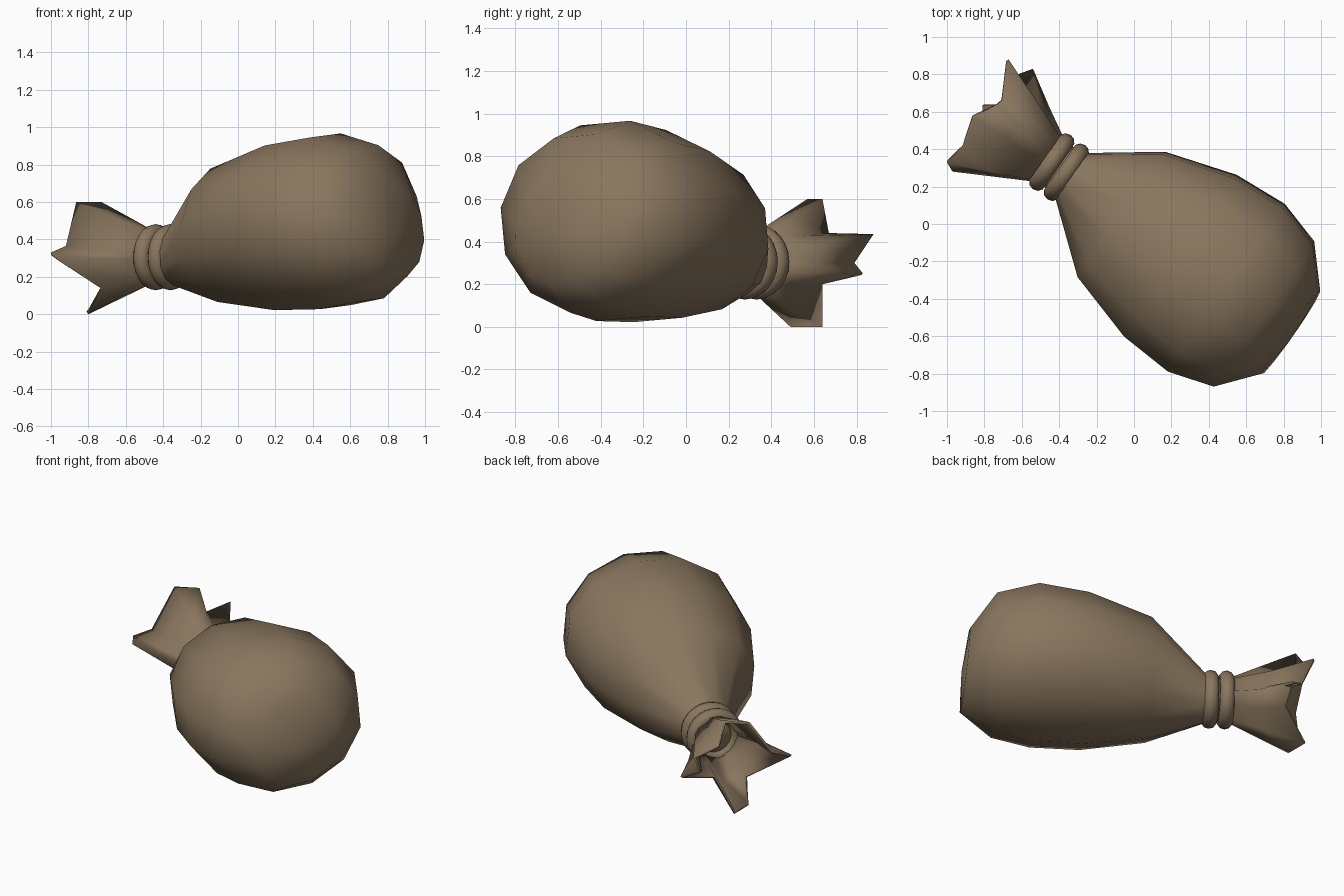
import bpy, bmesh, math
from mathutils import Vector

if "Cube" in bpy.data.objects:
    bpy.data.objects.remove(bpy.data.objects["Cube"])

cloth = bpy.data.materials.new("brown sackcloth")
cloth.diffuse_color = (0.25, 0.18, 0.112, 1)
cloth.use_nodes = True
cloth.node_tree.nodes["Principled BSDF"].inputs["Base Color"].default_value = cloth.diffuse_color

# The sack lies along a horizontal axis: t along it, l sideways, z up
AX = Vector((0.82, -0.572, 0))
SIDE = Vector((0.572, 0.82, 0))
CL, CZ = 0.02, 0.305          # centre of the neck
N = 12


def place(t, l, z):
    return AX * t + SIDE * l + Vector((0, 0, z))


def around(a):
    return SIDE * math.sin(a) + Vector((0, 0, math.cos(a)))


def loft(name, rings, start=None, end=None, loop=False):
    """Skin a list of rings; close the ends with centre points or join them in a loop."""
    bm = bmesh.new()
    vr = [[bm.verts.new(p) for p in r] for r in rings]
    n = len(rings[0])
    pairs = list(zip(vr, vr[1:])) + ([(vr[-1], vr[0])] if loop else [])
    for a, b in pairs:
        for k in range(n):
            j = (k + 1) % n
            bm.faces.new((a[k], a[j], b[j], b[k]))
    for ring, tip in ((vr[0], start), (vr[-1], end)):
        if tip is not None:
            c = bm.verts.new(tip)
            for k in range(n):
                bm.faces.new((ring[k], ring[(k + 1) % n], c))
    bmesh.ops.recalc_face_normals(bm, faces=bm.faces)
    me = bpy.data.meshes.new(name)
    bm.to_mesh(me)
    bm.free()
    me.materials.append(cloth)
    ob = bpy.data.objects.new(name, me)
    bpy.context.collection.objects.link(ob)
    me.polygons.foreach_set("use_smooth", [True] * len(me.polygons))
    return ob


# Stuffed body: (t, half width, bottom z, top z, lean of the ring along the axis)
body = [(-0.57, 0.125, 0.18, 0.43, 0), (-0.43, 0.145, 0.155, 0.455, 0),
        (-0.085, 0.415, 0.06, 0.80, 0), (0.30, 0.535, 0.015, 0.93, 0),
        (0.60, 0.555, 0.02, 0.974, 0), (0.845, 0.48, 0.06, 0.91, 0.01),
        (1.02, 0.275, 0.19, 0.69, -0.02)]
rings = []
for t, w, lo, hi, lean in body:
    c, h = (lo + hi) / 2, (hi - lo) / 2
    shift = CL if t < -0.4 else 0.003
    rings.append([place(t + lean * math.cos(a), shift + w * math.sin(a), c + h * math.cos(a))
                  for a in (math.radians(10 + 360 * k / N) for k in range(N))])
loft("sack_body", rings, place(-0.57, CL, CZ), place(1.04, 0, 0.43))

# Gathered mouth: rim of four flaps with notches between, as x, y, z
rim = [Vector(p) for p in (
    (-0.865, 0.57, 0.60), (-0.73, 0.64, 0.60), (-0.70, 0.67, 0.44),
    (-0.67, 0.88, 0.435), (-0.65, 0.79, 0.30), (-0.54, 0.83, 0.25),
    (-0.65, 0.64, 0.20), (-0.80, 0.64, 0.0), (-0.80, 0.49, 0.0),
    (-0.735, 0.41, 0.14), (-0.97, 0.28, 0.30), (-1.0, 0.33, 0.33),
    (-0.92, 0.41, 0.365))]
M = len(rim)
neck, mid = [], []
for k, p in enumerate(rim):
    own = math.atan2(p.dot(SIDE) - CL, p.z - CZ)
    if k:
        own %= 2 * math.pi
    a = (own + 2 * math.pi * k / M - 0.2) / 2
    q = place(-0.54, CL, CZ) + around(a) * 0.125
    m = q.lerp(p, 0.5)
    # Swell the middle a little towards a round section
    l, z = m.dot(SIDE) - CL, m.z - CZ
    rad = math.hypot(l, z)
    swell = 1 + 0.35 * (max(0.19, rad) / rad - 1)
    neck.append(q)
    mid.append(place(m.dot(AX), CL + l * swell, CZ + z * swell))
mouth = loft("sack_mouth", [neck, mid, rim])
solid = mouth.modifiers.new("cloth thickness", 'SOLIDIFY')
solid.thickness = 0.018
solid.offset = -1

# Two turns of cord tied around the neck
for name, t in (("tie_cord_inner", -0.455), ("tie_cord_outer", -0.55)):
    cord = []
    for i in range(24):
        d = around(2 * math.pi * i / 24)
        c = place(t, CL, CZ) + d * 0.135
        cord.append([c + d * 0.042 * math.cos(b) + AX * 0.046 * math.sin(b)
                     for b in (2 * math.pi * k / 10 for k in range(10))])
    loft(name, cord, loop=True)
